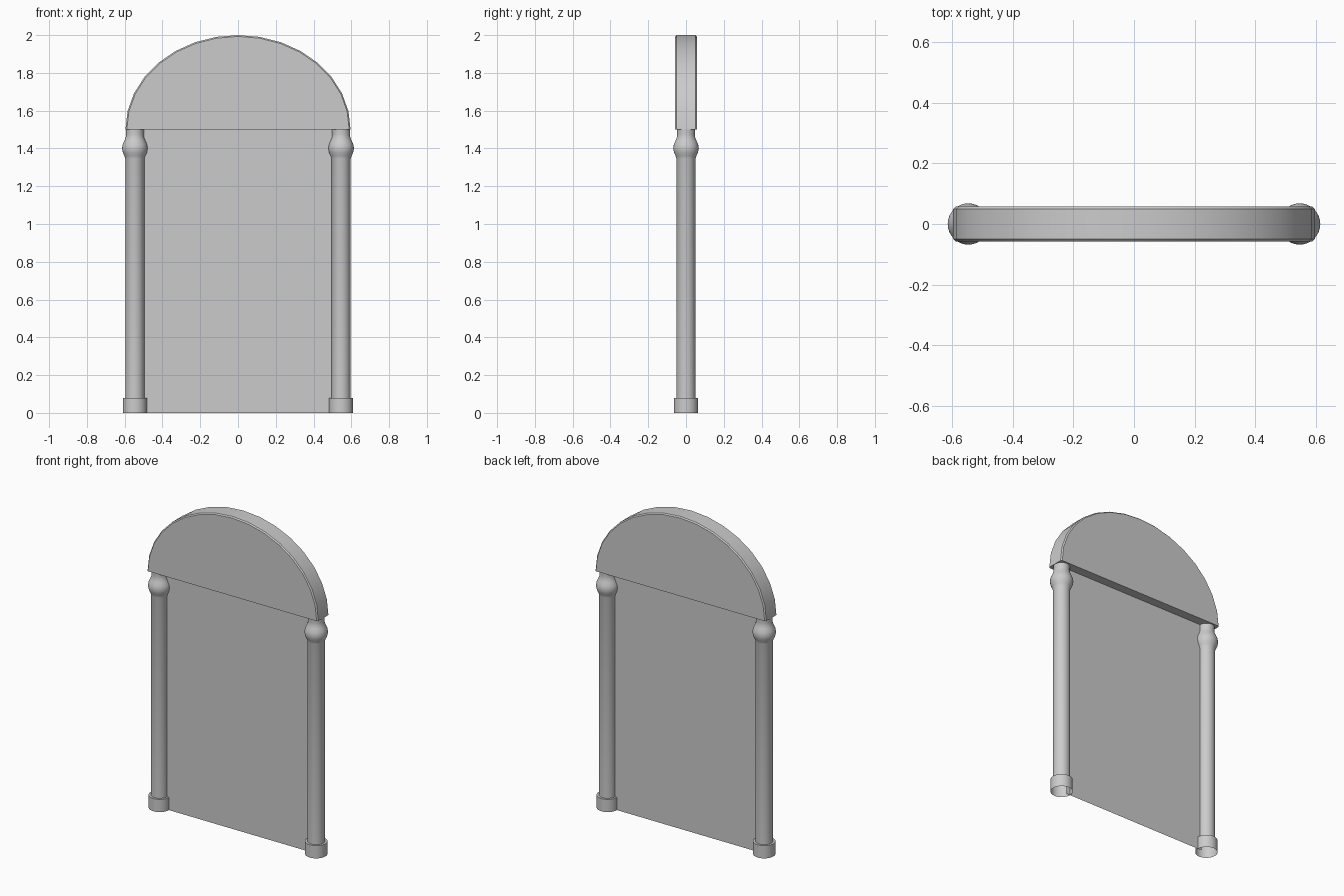
import bpy, bmesh
from math import sin, cos, pi, radians

if "Cube" in bpy.data.objects:
    bpy.data.objects.remove(bpy.data.objects["Cube"])


def finish(name, bm, smooth=True):
    bmesh.ops.recalc_face_normals(bm, faces=bm.faces)
    mesh = bpy.data.meshes.new(name)
    bm.to_mesh(mesh)
    bm.free()
    obj = bpy.data.objects.new(name, mesh)
    bpy.context.collection.objects.link(obj)
    if smooth:
        bpy.ops.object.select_all(action='DESELECT')
        obj.select_set(True)
        bpy.context.view_layer.objects.active = obj
        bpy.ops.object.shade_smooth_by_angle(angle=radians(35))
    return obj


def lathe(name, profile, x, sides=32):
    """Turn an open (radius, height) profile around a vertical axis at x."""
    bm = bmesh.new()
    rings = [[bm.verts.new((x + r * cos(2 * pi * i / sides), r * sin(2 * pi * i / sides), z))
              for i in range(sides)] for r, z in profile]
    for a, b in zip(rings, rings[1:]):
        for i in range(sides):
            j = (i + 1) % sides
            bm.faces.new((a[i], a[j], b[j], b[i]))
    return finish(name, bm)


# Posts with a turned collar, standing in hollow sockets
SHAFT = [(0.05, 0.08), (0.05, 1.345), (0.055, 1.36), (0.063, 1.377), (0.068, 1.40),
         (0.064, 1.422), (0.055, 1.442), (0.048, 1.46), (0.047, 1.475), (0.048, 1.5)]
SOCKET = [(0.064, 0.0), (0.064, 0.08), (0.05, 0.08)]
for side, x in (("left", -0.546), ("right", 0.546)):
    lathe(side + "_post", SHAFT, x)
    lathe(side + "_socket", SOCKET, x)

# Thin panel between the posts
bm = bmesh.new()
bm.faces.new([bm.verts.new((x, 0, z)) for x, z in
              ((-0.51, 0), (0.51, 0), (0.51, 1.5), (-0.51, 1.5))])
finish("panel", bm, smooth=False)

# Half-round header with a narrow chamfer along its curved rim
SEG, CH, HALF = 16, 0.007, 0.057
bm = bmesh.new()
sections = []
for inset, y in ((CH, -HALF), (0, -HALF + CH), (0, HALF - CH), (CH, HALF)):
    sections.append([bm.verts.new(((0.596 - inset) * cos(pi * i / SEG), y,
                                   1.5 + (0.5 - inset) * sin(pi * i / SEG)))
                     for i in range(SEG + 1)])
for a, b in zip(sections, sections[1:]):
    for i in range(SEG):
        bm.faces.new((a[i], a[i + 1], b[i + 1], b[i]))
bm.faces.new(sections[0])
bm.faces.new(sections[-1])
bm.faces.new([s[0] for s in sections] + [s[-1] for s in reversed(sections)])
finish("arched_header", bm)
